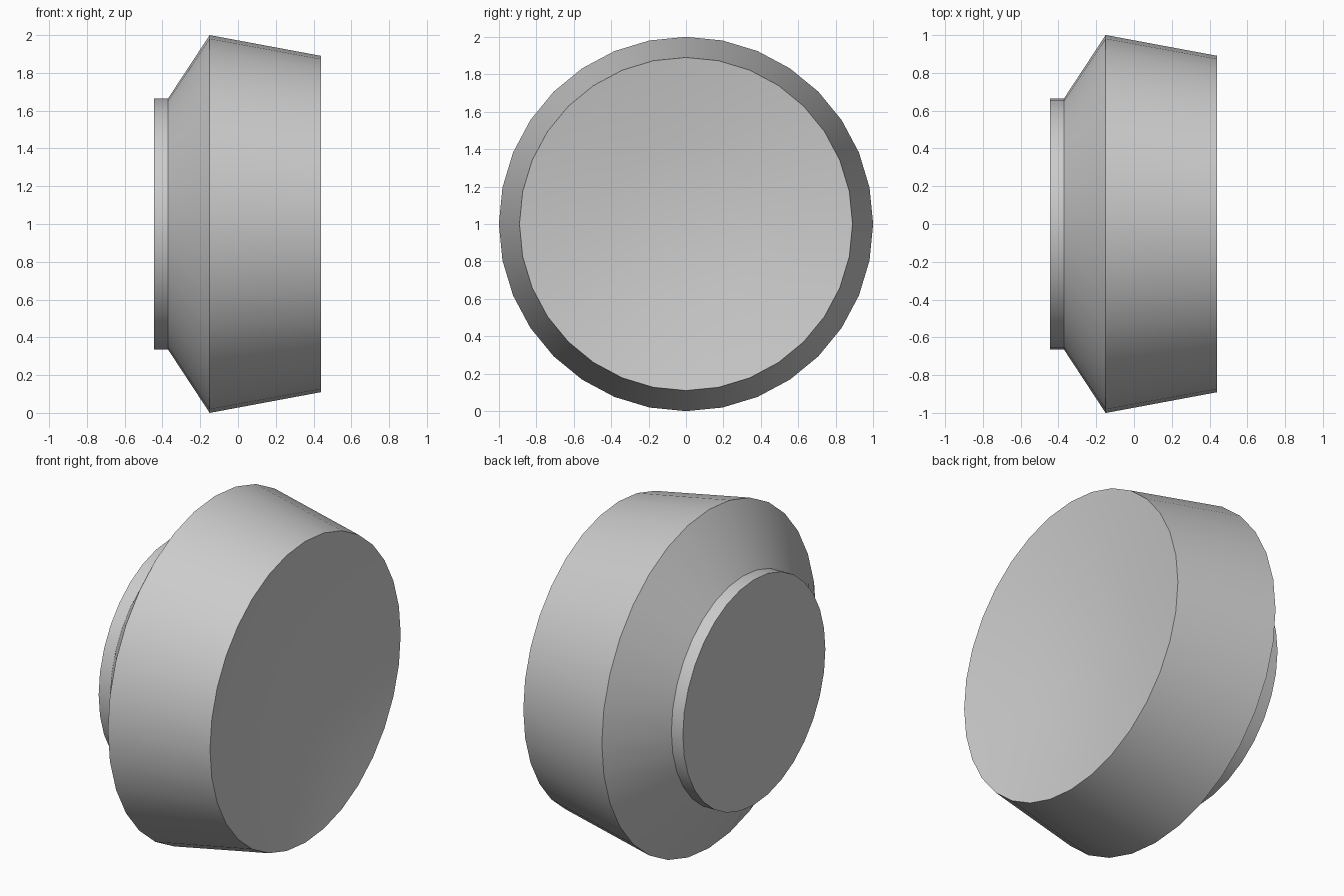
import bpy
import bmesh
import math

cube = bpy.data.objects.get("Cube")
if cube:
    bpy.data.objects.remove(cube, do_unlink=True)

SIDES = 32

# One plain grey for the whole part
grey = bpy.data.materials.new("light grey")
grey.use_nodes = True
colour = (0.6, 0.6, 0.6, 1.0)
grey.diffuse_color = colour
grey.node_tree.nodes["Principled BSDF"].inputs["Base Color"].default_value = colour


def lathe_x(name, profile):
    """Revolve (x, radius) points round the x axis at z = 1; a zero radius is a pole."""
    bm = bmesh.new()
    rings = []
    for x, r in profile:
        if r == 0:
            rings.append([bm.verts.new((x, 0, 1))])
        else:
            rings.append([bm.verts.new((x, r * math.cos(a), 1 + r * math.sin(a)))
                          for a in (math.tau * i / SIDES for i in range(SIDES))])
    for a, b in zip(rings, rings[1:]):
        for i in range(SIDES):
            j = (i + 1) % SIDES
            if len(a) == 1:
                bm.faces.new((a[0], b[j], b[i]))
            elif len(b) == 1:
                bm.faces.new((a[i], a[j], b[0]))
            else:
                bm.faces.new((a[i], a[j], b[j], b[i]))
    bmesh.ops.recalc_face_normals(bm, faces=bm.faces)
    mesh = bpy.data.meshes.new(name)
    bm.to_mesh(mesh)
    bm.free()
    mesh.materials.append(grey)
    obj = bpy.data.objects.new(name, mesh)
    bpy.context.collection.objects.link(obj)
    bpy.ops.object.select_all(action="DESELECT")
    obj.select_set(True)
    bpy.context.view_layer.objects.active = obj
    bpy.ops.object.shade_smooth_by_angle(angle=math.radians(25))
    return obj


# Flat base, short neck, flared shoulder, tapered drum and shallow dished face
lathe_x("dished_knob", [
    (-0.445, 0), (-0.445, 0.665),
    (-0.37, 0.665),
    (-0.15, 1.0),
    (0.44, 0.89),
    (0.36, 0.44),
    (0.335, 0),
])
